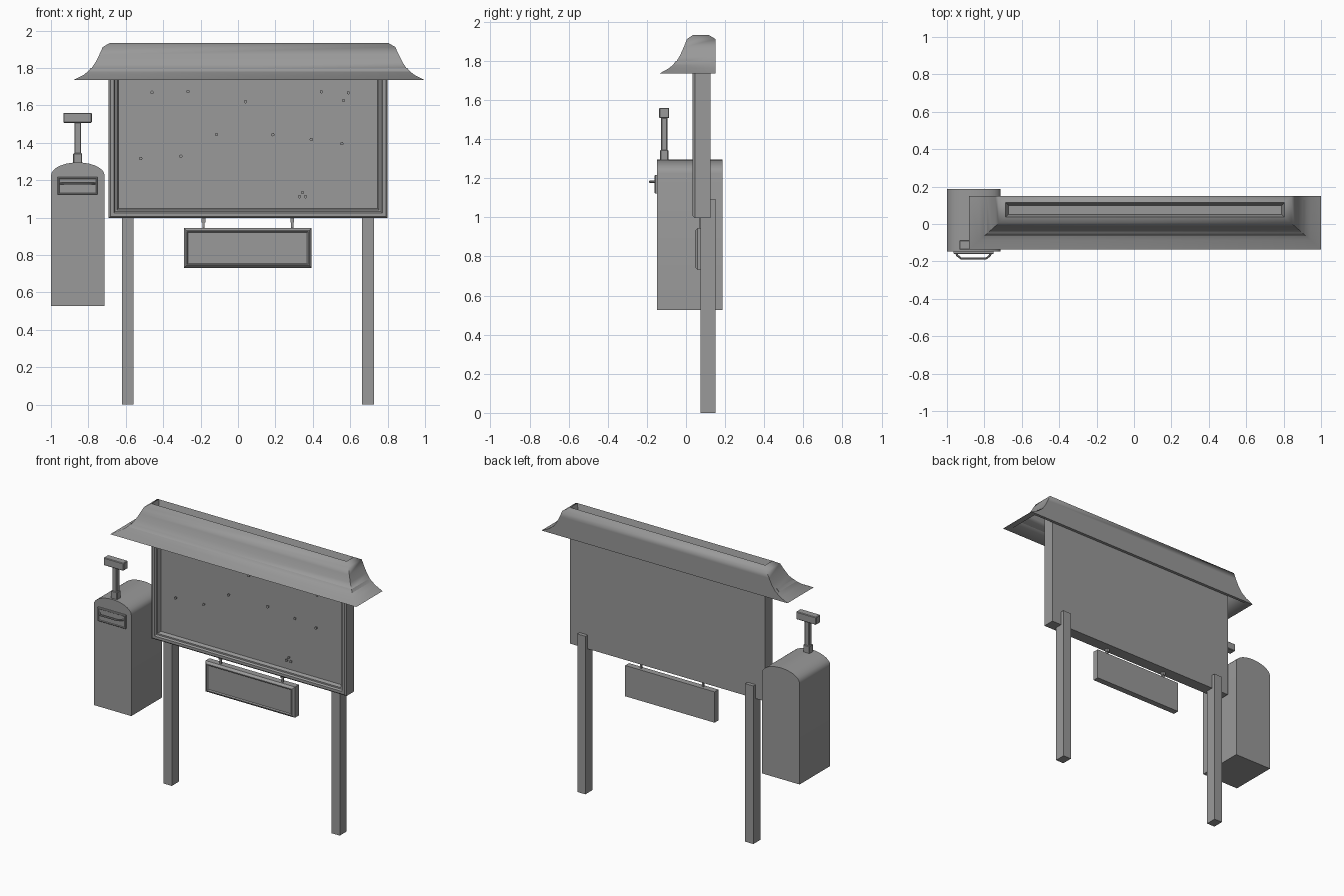
import bpy, bmesh, math
from mathutils import Vector

if "Cube" in bpy.data.objects:
    bpy.data.objects.remove(bpy.data.objects["Cube"])

GREY = bpy.data.materials.new("dark_grey")
GREY.diffuse_color = (.32, .32, .32, 1)
GREY.use_nodes = True
GREY.node_tree.nodes["Principled BSDF"].inputs["Base Color"].default_value = GREY.diffuse_color


def finish(name, bm, angle=35):
    bmesh.ops.recalc_face_normals(bm, faces=bm.faces)
    me = bpy.data.meshes.new(name)
    bm.to_mesh(me)
    bm.free()
    me.materials.append(GREY)
    ob = bpy.data.objects.new(name, me)
    bpy.context.collection.objects.link(ob)
    bpy.ops.object.select_all(action='DESELECT')
    ob.select_set(True)
    bpy.context.view_layer.objects.active = ob
    bpy.ops.object.shade_smooth_by_angle(angle=math.radians(angle))
    return ob


def loft(name, loops, cap_start=True, cap_end=True, angle=35):
    """Skin a series of equal-length closed loops."""
    bm = bmesh.new()
    rings = [[bm.verts.new(p) for p in lp] for lp in loops]
    n = len(rings[0])
    for a, b in zip(rings, rings[1:]):
        for i in range(n):
            j = (i + 1) % n
            bm.faces.new((a[i], a[j], b[j], b[i]))
    if cap_start:
        bm.faces.new(rings[0][::-1])
    if cap_end:
        bm.faces.new(rings[-1])
    return finish(name, bm, angle)


def box(name, x0, x1, y0, y1, z0, z1, bevel=0):
    bm = bmesh.new()
    bmesh.ops.create_cube(bm, size=1)
    for v in bm.verts:
        v.co = ((x0 + x1) / 2 + v.co.x * (x1 - x0),
                (y0 + y1) / 2 + v.co.y * (y1 - y0),
                (z0 + z1) / 2 + v.co.z * (z1 - z0))
    if bevel:
        bmesh.ops.bevel(bm, geom=bm.edges[:], offset=bevel, segments=1, affect='EDGES')
    return finish(name, bm, 20)


def framed_panel(name, x0, x1, z0, z1, steps):
    """Slab in the xz plane whose front is stepped by (inset, y) pairs."""
    return loft(name, [[(x0 + i, y, z0 + i), (x1 - i, y, z0 + i),
                        (x1 - i, y, z1 - i), (x0 + i, y, z1 - i)] for i, y in steps])


# Notice board with stepped frame and recessed panel
framed_panel("notice_board", -0.692, 0.80, .997, 1.88,
             [(0, .126), (0, .045), (.01, .034), (.028, .034), (.035, .046),
              (.045, .046), (.053, .07)])

# Flared hip roof: hollow with a flat lower rim, upright back, sunken ridge
levels = [(1.8, .10, .012), (1.735, .15, .016), (1.735, .195, .036), (1.762, .14, .036),
          (1.793, .10, .036), (1.83, .075, .036), (1.87, .055, .036),
          (1.912, .036, .036), (1.933, 0, 0), (1.88, -.016, -.016)]
loops = []
for z, o, b in levels:
    front, back = .037 - .89 * o, .115 + b
    loops.append([(-.687 - o, front, z), (.805 + o, front, z),
                  (.805 + o, back, z), (-.687 - o, back, z)])
loft("roof", loops, cap_start=False, angle=62)

# Support posts behind the board
for side, x in (("left", -.59), ("right", .695)):
    box(f"{side}_post", x - .031, x + .031, .075, .151, 0, 1.093)

# Push pins on the board
pins = [(-.46, 1.67), (-.267, 1.675), (.04, 1.62), (-.115, 1.445), (.186, 1.444),
        (.392, 1.418), (.555, 1.396), (.446, 1.673), (.59, 1.668), (.564, 1.626),
        (-.52, 1.316), (-.305, 1.328), (.345, 1.135), (.329, 1.112), (.361, 1.112)]
bm = bmesh.new()
for x, z in pins:
    for r1, r2, y0, y1 in ((.004, .004, .06, .072), (.009, .008, .055, .063)):
        res = bmesh.ops.create_cone(bm, cap_ends=True, segments=10, radius1=r1,
                                    radius2=r2, depth=y1 - y0)
        for v in res["verts"]:
            cx, cy, cz = v.co
            v.co = (x + cx, (y0 + y1) / 2 + cz, z + cy)
finish("push_pins", bm)

# Small hanging sign and its hangers
framed_panel("hanging_sign", -.29, .394, .732, .945,
             [(0, .102), (0, .06), (.013, .045), (.018, .045), (.024, .052)])
for side, x in (("left", -.185), ("right", .29)):
    box(f"{side}_hanger_bracket", x - .01, x + .01, .066, .086, .975, 1.002)
    box(f"{side}_hanger_rod", x - .006, x + .006, .07, .082, .94, .98)

# Letter box with a low arched top
cx, hw = -.8565, .1435
arch = [(cx - hw, .527), (cx + hw, .527)]
arch += [(cx + hw * math.cos(math.pi * k / 14), 1.225 + .07 * math.sin(math.pi * k / 14))
         for k in range(15)]
loft("letter_box", [[(x, y, z) for x, z in arch] for y in (-.148, .187)])

# Flap plate with raised rim
framed_panel("flap_plate", -.965, -.75, 1.123, 1.217,
             [(0, -.14), (0, -.157), (.004, -.161), (.007, -.161), (.010, -.157)])

# Bent pull handle on the flap
path = [(-.95, -.152), (-.945, -.168), (-.925, -.184), (-.79, -.184), (-.77, -.168), (-.765, -.152)]
loops = []
for i, (x, y) in enumerate(path):
    a, b = path[max(i - 1, 0)], path[min(i + 1, len(path) - 1)]
    t = Vector((b[0] - a[0], b[1] - a[1], 0)).normalized()
    n = Vector((-t.y, t.x, 0))
    loops.append([Vector((x, y, 1.182)) + .006 * (n * math.cos(w) + Vector((0, 0, math.sin(w))))
                  for w in (math.tau * k / 8 for k in range(8))])
loft("flap_handle", loops)

# T-shaped signal on top of the letter box
box("signal_base", -.881, -.833, -.133, -.09, 1.27, 1.345, .004)
box("signal_stem", -.875, -.839, -.128, -.095, 1.34, 1.51, .004)
box("signal_bar", -.934, -.781, -.137, -.086, 1.507, 1.56, .004)
